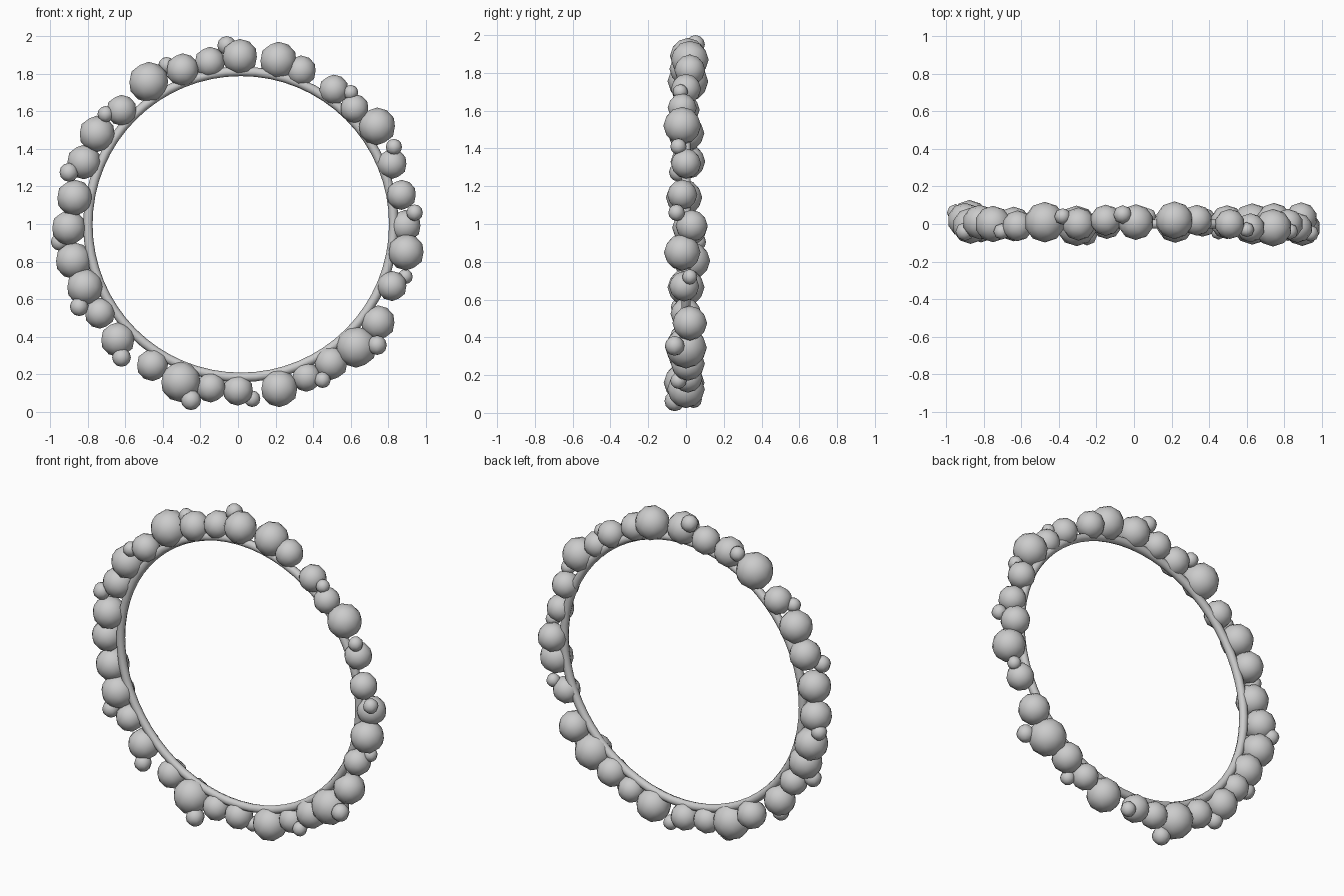
import bpy, math

def smooth(o):
    for p in o.data.polygons:
        p.use_smooth = True

# Thin hoop that carries the beads
bpy.ops.mesh.primitive_torus_add(major_segments=64, minor_segments=8,
    major_radius=0.814, minor_radius=0.025,
    location=(0.015, 0, 0.998), rotation=(math.pi / 2, 0, 0))
hoop = bpy.context.object
hoop.name = "hoop"
smooth(hoop)

# Large beads, clockwise from the top: x, z, radius, depth offset (hundredths)
large = [
    (1, 189, 9.5, 1), (21.5, 187, 10, 2), (33.5, 181.5, 8.2, 2), (51, 171.5, 8, 0),
    (62, 161.5, 7.7, -2), (74, 152, 10, -2), (82, 132, 8, 0), (87, 115.5, 8, -2),
    (89, 99, 8.5, 3), (89.5, 85, 9.7, -2), (82, 67, 8, -1), (74.5, 47.5, 9.2, 2),
    (63, 34.5, 11, 0), (49.5, 26, 9, 1), (36.5, 18.5, 7.8, 1), (22, 12.5, 10, 0),
    (0, 11.5, 8.2, 1), (-14.5, 13, 8, 0), (-30.5, 16, 10.8, -1), (-45.5, 25, 8.6, 1),
    (-64, 38.5, 9.2, 0), (-73.5, 52.5, 8.2, 0), (-81.5, 66.5, 9.8, 0),
    (-87.5, 80.5, 9.8, 3), (-90, 98, 9.3, 2), (-87, 114, 9.6, -1),
    (-82, 133, 9.2, 1), (-75, 148, 9.7, 0), (-62, 160.5, 8.2, -1),
    (-47.5, 175.5, 10.8, 1), (-29.5, 182, 8.8, 0), (-15, 186, 8.3, 2)]

# Small beads tucked between them
small = [
    (-6, 195, 5, 5), (60, 170, 4, -3), (83, 141, 4.3, -4), (94, 106, 4.4, -5),
    (89, 72, 4, 2), (74, 35.5, 5.2, -6), (45, 17, 4.3, -4), (7.5, 7, 4.4, 4),
    (-25, 6.3, 5.4, -6), (-62, 29, 5, -4), (-84.5, 56, 5, -3), (-95, 90.5, 4.6, 6),
    (-90, 127.5, 5, -4), (-70.5, 158.5, 4.3, -4), (-38, 184.5, 4.4, 4)]

for name, beads in (("large_bead", large), ("small_bead", small)):
    for x, z, r, y in beads:
        loc = (x / 100, y / 100, z / 100)
        if name == "large_bead":
            bpy.ops.mesh.primitive_ico_sphere_add(subdivisions=2, radius=r / 100, location=loc)
        else:
            bpy.ops.mesh.primitive_uv_sphere_add(segments=8, ring_count=6, radius=r / 100, location=loc)
        bead = bpy.context.object
        bead.name = name
        smooth(bead)
